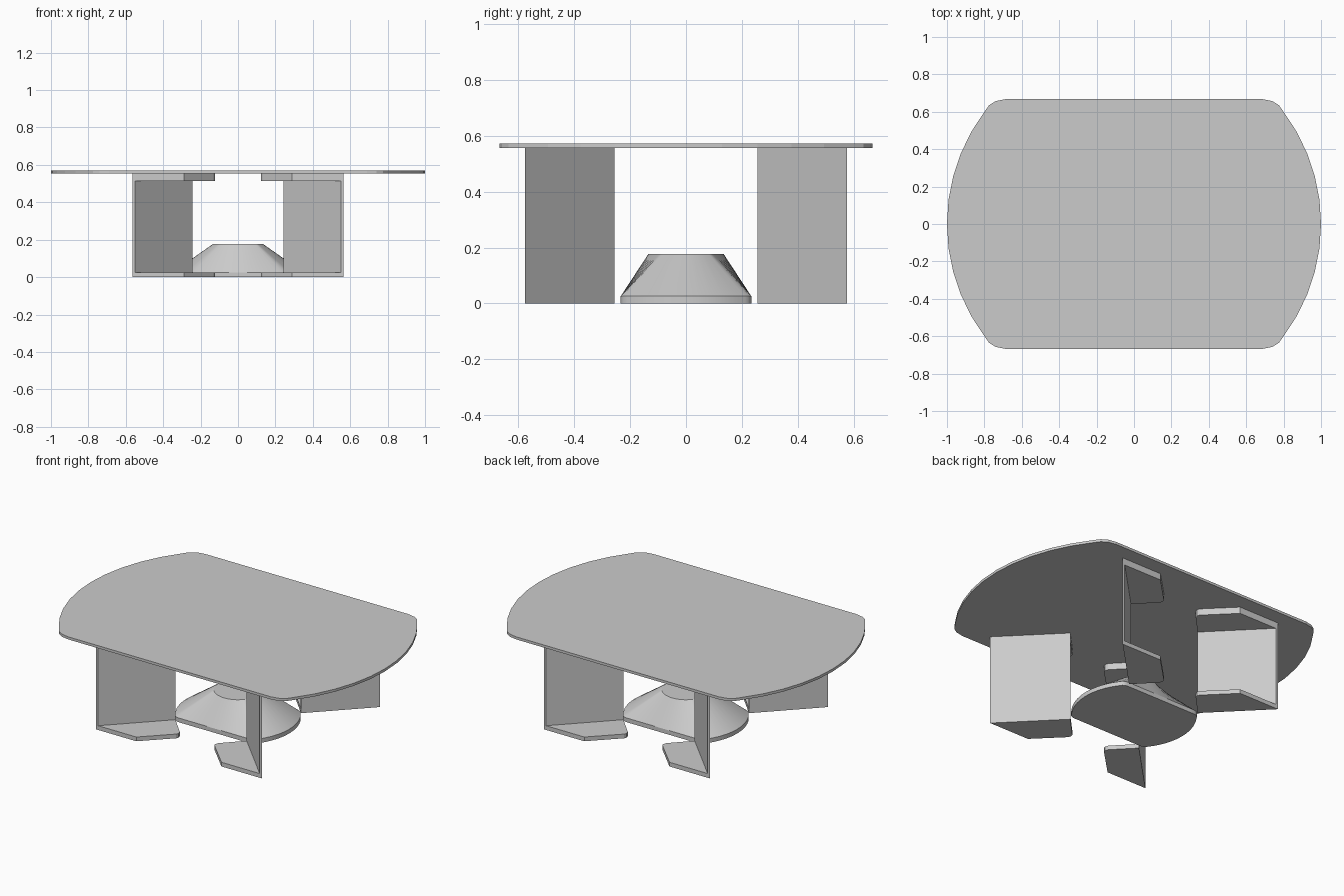
import bpy, bmesh, math

cube = bpy.data.objects.get("Cube")
if cube:
    bpy.data.objects.remove(cube, do_unlink=True)

grey = bpy.data.materials.new("light_grey")
grey.use_nodes = True
colour = (0.6, 0.6, 0.6, 1)
grey.diffuse_color = colour
grey.node_tree.nodes["Principled BSDF"].inputs["Base Color"].default_value = colour


def loft(name, rings, smooth=False):
    """Closed solid through rings, each a (2D outline, height) pair."""
    bm = bmesh.new()
    loops = [[bm.verts.new((x, y, z)) for x, y in pts] for pts, z in rings]
    n = len(loops[0])
    for low, high in zip(loops, loops[1:]):
        for i in range(n):
            j = (i + 1) % n
            bm.faces.new((low[i], low[j], high[j], high[i]))
    bm.faces.new(loops[0][::-1])
    bm.faces.new(loops[-1])
    bmesh.ops.recalc_face_normals(bm, faces=bm.faces)
    mesh = bpy.data.meshes.new(name)
    bm.to_mesh(mesh)
    bm.free()
    mesh.materials.append(grey)
    obj = bpy.data.objects.new(name, mesh)
    bpy.context.collection.objects.link(obj)
    if smooth:
        bpy.ops.object.select_all(action='DESELECT')
        obj.select_set(True)
        bpy.context.view_layer.objects.active = obj
        bpy.ops.object.shade_smooth_by_angle(angle=math.radians(30))
    return obj


def barrel_outline(scale, arc_steps=10):
    """Round ends, straight long sides and softened corners."""
    limit = math.radians(37)
    end = [(math.cos(a), math.sin(a)) for a in
           (limit * (2 * i / arc_steps - 1) for i in range(arc_steps + 1))]
    corner = [(0.775, 0.635), (0.74, 0.657), (0.69, 0.667)]
    half = [(x, -y) for x, y in corner[::-1]] + end + corner
    return [(s * x * scale, s * y * scale) for s in (1, -1) for x, y in half]


def resample(pts, steps):
    """Split the long straight sides so they can blend into a circle."""
    out = []
    for (x0, y0), (x1, y1) in zip(pts, pts[1:] + pts[:1]):
        n = steps if math.hypot(x1 - x0, y1 - y0) > 0.3 else 1
        out += [(x0 + (x1 - x0) * i / n, y0 + (y1 - y0) * i / n) for i in range(n)]
    return out


# Table top
top = barrel_outline(1)
loft("table_top", [(top, 0.555), (top, 0.571)])

# Pedestal base: thin foot blending up to a round top
foot = resample(barrel_outline(0.35), 14)
disc = [(0.135 * x / math.hypot(x, y), 0.135 * y / math.hypot(x, y)) for x, y in foot]
loft("pedestal_base", [(foot, 0), (foot, 0.026), (disc, 0.176)], smooth=True)

# Four legs: diagonal panel with a flange at the top and bottom
panel = [(0.565, 0.575), (0.55, 0.575), (0.243, 0.263), (0.25, 0.255)]
flange = [(0.56, 0.575), (0.29, 0.575), (0.13, 0.415), (0.124, 0.4),
          (0.13, 0.38), (0.25, 0.255)]
for side, sx in (("left", 1), ("right", -1)):
    for end, sy in (("front", -1), ("back", 1)):
        for part, pts, z0, z1 in (("panel", panel, 0, 0.555),
                                  ("bottom_flange", flange, 0, 0.026),
                                  ("top_flange", flange, 0.515, 0.555)):
            outline = [(x * sx, y * sy) for x, y in pts]
            loft(f"{end}_{side}_leg_{part}", [(outline, z0), (outline, z1)])
